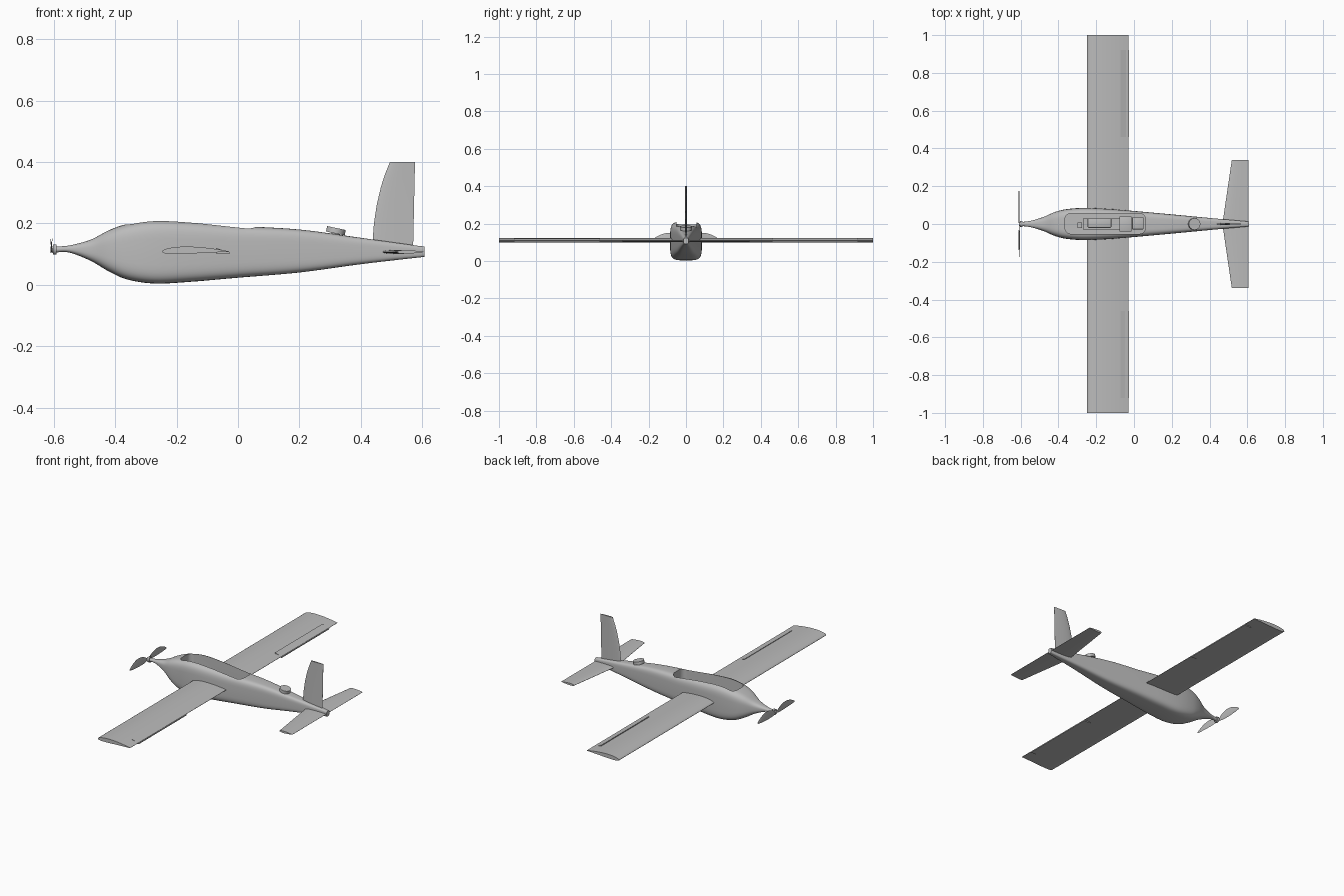
import bpy, bmesh, math
from mathutils import Vector, Matrix

if "Cube" in bpy.data.objects:
    bpy.data.objects.remove(bpy.data.objects["Cube"])

grey = bpy.data.materials.new("plain grey")
grey.use_nodes = True
COLOUR = (0.5, 0.5, 0.5, 1)
grey.diffuse_color = COLOUR
grey.node_tree.nodes["Principled BSDF"].inputs["Base Color"].default_value = COLOUR


def finish(name, bm, smooth=True):
    """Turn a bmesh into a named, shaded object."""
    bmesh.ops.recalc_face_normals(bm, faces=bm.faces)
    mesh = bpy.data.meshes.new(name)
    bm.to_mesh(mesh)
    bm.free()
    mesh.materials.append(grey)
    ob = bpy.data.objects.new(name, mesh)
    bpy.context.collection.objects.link(ob)
    bpy.ops.object.select_all(action="DESELECT")
    ob.select_set(True)
    bpy.context.view_layer.objects.active = ob
    if smooth:
        bpy.ops.object.shade_smooth_by_angle(angle=math.radians(35))
    return ob


def loft(name, rings):
    """Skin a list of equal rings and cap both ends."""
    bm = bmesh.new()
    loops = [[bm.verts.new(p) for p in ring] for ring in rings]
    n = len(loops[0])
    for a, b in zip(loops, loops[1:]):
        for i in range(n):
            j = (i + 1) % n
            bm.faces.new((a[i], a[j], b[j], b[i]))
    bm.faces.new(loops[0])
    bm.faces.new(loops[-1])
    return finish(name, bm)


def box(name, x, y, z, bevel=0.0, vertical_only=False):
    """Box between x, y and z limits with optional rounded edges."""
    bm = bmesh.new()
    bmesh.ops.create_cube(bm, size=1)
    for v in bm.verts:
        v.co = Vector([lo + (c + 0.5) * (hi - lo) for c, (lo, hi) in zip(v.co, (x, y, z))])
    if bevel:
        edges = [e for e in bm.edges if not vertical_only
                 or abs(e.verts[0].co.z - e.verts[1].co.z) > 0.01]
        bmesh.ops.bevel(bm, geom=edges, offset=bevel, segments=6 if vertical_only else 2,
                        profile=0.5, affect="EDGES")
    return finish(name, bm)


def disc(name, radius, depth, centre, turn):
    bm = bmesh.new()
    bmesh.ops.create_cone(bm, cap_ends=True, segments=32, radius1=radius, radius2=radius, depth=depth,
                          matrix=Matrix.Translation(centre) @ Matrix.Rotation(turn, 4, "Y"))
    return finish(name, bm)


def airfoil(lead, trail, thick, camber=0.0, steps=14):
    """Closed section as (x, offset) pairs, upper side then lower side."""
    def half(t):
        return 5 * thick * (0.297 * math.sqrt(t) - 0.126 * t - 0.352 * t**2 + 0.284 * t**3 - 0.096 * t**4)
    ts = [(1 - math.cos(math.pi * i / steps)) / 2 for i in range(steps + 1)]
    pts = [(t, half(t)) for t in reversed(ts)] + [(t, -half(t)) for t in ts[1:]]
    return [(lead + t * (trail - lead), o + camber * 4 * t * (1 - t)) for t, o in pts]


def catmull(a, b, c, d, t):
    return [0.5 * (2 * q + (r - p) * t + (2 * p - 5 * q + 4 * r - s) * t * t
                   + (3 * q - p - 3 * r + s) * t**3) for p, q, r, s in zip(a, b, c, d)]


# Fuselage: x, top, bottom, half width, squareness
stations = [
    (-0.595, 0.125, 0.105, 0.011, 2.2), (-0.55, 0.128, 0.105, 0.016, 2.4),
    (-0.48, 0.147, 0.078, 0.037, 3), (-0.42, 0.178, 0.043, 0.063, 3.6),
    (-0.36, 0.198, 0.017, 0.078, 4.2), (-0.27, 0.21, 0.004, 0.085, 4.6),
    (-0.15, 0.205, 0.01, 0.081, 4.6), (0, 0.192, 0.023, 0.069, 4.6),
    (0.2, 0.18, 0.04, 0.051, 4.6), (0.4, 0.153, 0.067, 0.032, 4.2),
    (0.608, 0.124, 0.091, 0.013, 3.5)]
rings = []
for k in range(len(stations) - 1):
    a, b = stations[max(k - 1, 0)], stations[k]
    c, d = stations[k + 1], stations[min(k + 2, len(stations) - 1)]
    for s in range(6 if k < len(stations) - 2 else 7):
        x, top, low, w, power = catmull(a, b, c, d, s / 6)
        ring = []
        for i in range(48):
            ang = 2 * math.pi * i / 48
            cy, cz = math.cos(ang), math.sin(ang)
            ring.append((x, w * math.copysign(abs(cy) ** (2 / power), cy),
                         (top + low) / 2 + (top - low) / 2 * math.copysign(abs(cz) ** (2 / power), cz)))
        rings.append(ring)
fuselage = loft("fuselage", rings)

# Open equipment bay cut into the top
cutter = box("bay_cutter", (-0.365, 0.06), (-0.052, 0.056), (0.07, 0.3), 0.03, True)
cutter.hide_render = True
cut = fuselage.modifiers.new("bay", "BOOLEAN")
cut.operation, cut.solver, cut.object = "DIFFERENCE", "EXACT", cutter
bpy.context.view_layer.objects.active = fuselage
bpy.ops.object.modifier_apply(modifier=cut.name)
bpy.data.objects.remove(cutter)
bpy.ops.object.select_all(action="DESELECT")
fuselage.select_set(True)
bpy.ops.object.shade_smooth_by_angle(angle=math.radians(35))

# Equipment in the bay
box("equipment_tray", (-0.27, -0.04), (-0.03, 0.03), (0.068, 0.085))
box("battery", (-0.245, -0.12), (-0.02, 0.03), (0.084, 0.125), 0.004)
box("control_board", (-0.077, -0.013), (-0.04, 0.04), (0.068, 0.13), 0.003)
box("receiver", (-0.01, 0.05), (-0.028, 0.035), (0.068, 0.11), 0.003)
box("speed_controller", (-0.3, -0.275), (-0.02, 0.008), (0.068, 0.09))

# Wings, ailerons, tailplanes and propeller blades, one per side
wing_section = airfoil(-0.248, -0.029, 0.024, 0.005)
for side, word in ((-1, "right"), (1, "left")):
    loft(word + "_wing", [[(x, side * y, 0.108 + o) for x, o in wing_section] for y in (0.06, 1.0)])

    lift = 0.122 if side > 0 else 0.12
    slab = [(-0.072, lift), (-0.027, 0.106), (-0.027, 0.101), (-0.072, 0.102)]
    loft(word + "_aileron", [[(x, side * y, z) for x, z in slab] for y in (0.46, 0.92)])

    loft(word + "_tailplane", [[(x, side * y, 0.107 + o) for x, o in airfoil(lead, 0.605, 0.012)]
                               for y, lead in ((0.0, 0.468), (0.34, 0.518))])

    blade = []
    for i in range(13):
        t = i / 12
        half = 0.004 + 0.02 * math.sin(math.pi * t ** 0.9) ** 0.8 if 0 < t < 1 else 0.004
        mid = 0.115 + 0.012 * math.sin(math.pi * t)
        blade.append([(-0.608 + 0.12 * side * (z - mid) + o, side * (0.005 + 0.17 * t), z)
                      for z, o in airfoil(mid - half, mid + half, 0.004, 0, 6)])
    loft(word + "_propeller_blade", blade)

# Fin with a curved leading edge
fin = [(0.12, 0.437), (0.2, 0.443), (0.26, 0.452), (0.32, 0.466), (0.36, 0.479), (0.4, 0.495)]
loft("fin", [[(x, o, z) for x, o in airfoil(lead, 0.568 + 0.022 * z, 0.009)] for z, lead in fin])

# Propeller hub, motor and tail cap
disc("propeller_hub", 0.01, 0.016, (-0.602, 0, 0.115), math.pi / 2)
disc("motor", 0.017, 0.012, (-0.597, 0, 0.115), math.pi / 2)

# Round aerial on a short mast
tilt = math.radians(12)
disc("aerial_puck", 0.031, 0.018, (0.319, 0, 0.176), tilt)
disc("aerial_mast", 0.014, 0.03, (0.317, 0, 0.16), tilt)
